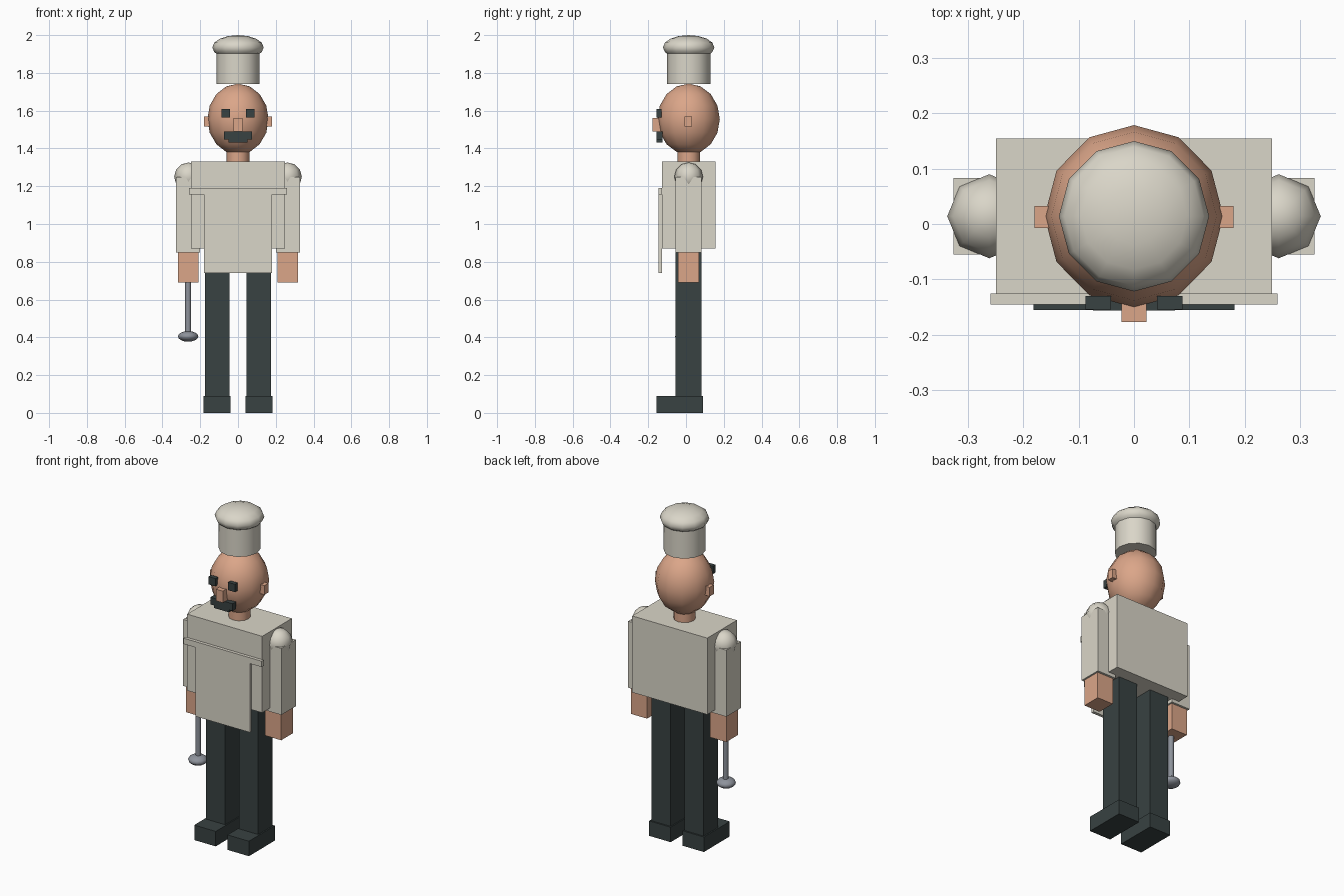
import bpy, math

if "Cube" in bpy.data.objects:
    bpy.data.objects.remove(bpy.data.objects["Cube"])


def material(name, rgb):
    m = bpy.data.materials.new(name)
    m.use_nodes = True
    m.diffuse_color = (*rgb, 1)
    m.node_tree.nodes["Principled BSDF"].inputs["Base Color"].default_value = (*rgb, 1)
    return m


CREAM = material("cream cloth", (0.70, 0.67, 0.58))
SKIN = material("skin", (0.71, 0.38, 0.25))
DARK = material("dark charcoal", (0.040, 0.054, 0.054))
STEEL = material("steel grey", (0.27, 0.29, 0.33))
MID = 0.014  # depth of the body axis


def finish(name, mat):
    ob = bpy.context.object
    ob.name = ob.data.name = name
    ob.data.materials.append(mat)
    bpy.ops.object.transform_apply(location=False, rotation=False, scale=True)
    return ob


def box(name, mat, xs, ys, zs):
    spans = (xs, ys, zs)
    bpy.ops.mesh.primitive_cube_add(size=1, location=[sum(s) / 2 for s in spans])
    bpy.context.object.scale = [s[1] - s[0] for s in spans]
    return finish(name, mat)


def ball(name, mat, loc, radii, segments, rings):
    bpy.ops.mesh.primitive_uv_sphere_add(segments=segments, ring_count=rings, radius=1, location=loc)
    bpy.context.object.scale = radii
    ob = finish(name, mat)
    bpy.ops.object.shade_smooth()
    return ob


def tube(name, mat, loc, radius, z0, z1, segments):
    bpy.ops.mesh.primitive_cylinder_add(vertices=segments, radius=radius, depth=z1 - z0,
                                        location=(*loc, (z0 + z1) / 2))
    ob = finish(name, mat)
    bpy.ops.object.shade_smooth_by_angle(angle=math.radians(50))
    return ob


# Torso and apron
box("torso", CREAM, (-0.25, 0.25), (-0.127, 0.155), (0.87, 1.33))
box("apron", CREAM, (-0.18, 0.18), (-0.145, -0.127), (0.74, 1.19))
box("apron_band", CREAM, (-0.26, 0.26), (-0.146, -0.126), (1.155, 1.19))

# Neck, head and face
tube("neck", SKIN, (0, MID), 0.06, 1.32, 1.42, 12)
ball("head", SKIN, (0, MID, 1.555), (0.162, 0.165, 0.188), 12, 8)
box("nose", SKIN, (-0.023, 0.023), (-0.177, -0.12), (1.49, 1.56))
box("moustache", DARK, (-0.074, 0.074), (-0.157, -0.125), (1.447, 1.49))
box("moustache_lower", DARK, (-0.05, 0.05), (-0.157, -0.125), (1.432, 1.447))

# Hat
tube("hat_band", CREAM, (0, MID), 0.115, 1.74, 1.92, 12)
ball("hat_puff", CREAM, (0, MID, 1.935), (0.136, 0.136, 0.065), 12, 8)

# Paired parts
for side, s in (("left", 1), ("right", -1)):
    def span(a, b):
        return sorted((a * s, b * s))
    box(side + "_ear", SKIN, span(0.14, 0.18), (-0.007, 0.033), (1.515, 1.57))
    box(side + "_eye", DARK, span(0.042, 0.088), (-0.155, -0.13), (1.563, 1.61))
    ball(side + "_shoulder", CREAM, (0.262 * s, MID, 1.25), (0.076,) * 3, 8, 6)
    box(side + "_sleeve", CREAM, span(0.2, 0.327), (-0.055, 0.083), (0.85, 1.25))
    box(side + "_hand", SKIN, span(0.21, 0.317), (-0.042, 0.07), (0.69, 0.85))
    box(side + "_leg", DARK, span(0.046, 0.174), (-0.056, 0.081), (0.08, 0.88))
    box(side + "_shoe", DARK, span(0.039, 0.182), (-0.156, 0.09), (0, 0.09))

# Ladle in the right hand
tube("ladle_handle", STEEL, (-0.264, 0), 0.016, 0.41, 0.72, 8)
ball("ladle_bowl", STEEL, (-0.264, -0.004, 0.405), (0.054, 0.054, 0.028), 12, 8)
